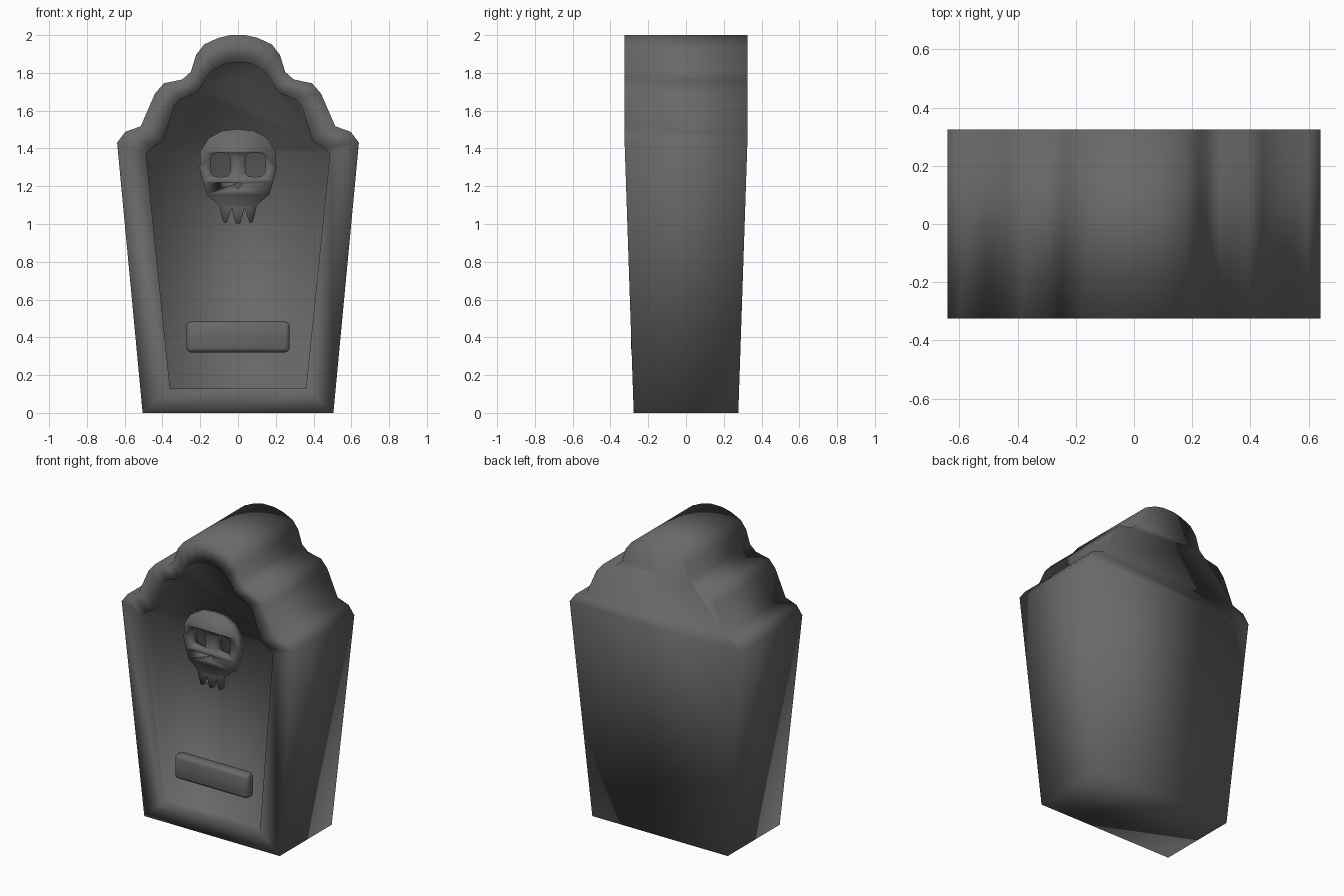
import bpy, bmesh, math

if "Cube" in bpy.data.objects:
    bpy.data.objects.remove(bpy.data.objects["Cube"])

PANEL_Y = -0.235   # depth of the recessed panel

stone = bpy.data.materials.new("dark_stone")
stone.diffuse_color = (0.14, 0.14, 0.14, 1)
stone.use_nodes = True
stone.node_tree.nodes["Principled BSDF"].inputs["Base Color"].default_value = stone.diffuse_color


def half_depth(z):
    # the stone gets thicker up to the shoulders, then stays constant
    return 0.277 + 0.048 * min(z / 1.43, 1.0)


def mirrored(half):
    # right half listed from bottom to top -> full closed outline
    return half + [(-x, z) for x, z in reversed(half) if x > 0]


def finish(me):
    # smooth shading and stone colour
    for p in me.polygons:
        p.use_smooth = True
    me.materials.clear()
    me.materials.append(stone)


def link_mesh(name, bm):
    bmesh.ops.recalc_face_normals(bm, faces=bm.faces)
    me = bpy.data.meshes.new(name)
    bm.to_mesh(me)
    bm.free()
    finish(me)
    ob = bpy.data.objects.new(name, me)
    bpy.context.collection.objects.link(ob)
    return ob


# Gravestone body: stepped arch outline, frame and recessed panel
outer = mirrored([(0.505, 0), (0.64, 1.43), (0.597, 1.488), (0.515, 1.517), (0.44, 1.69),
                  (0.392, 1.745), (0.295, 1.765), (0.25, 1.805), (0.222, 1.895),
                  (0.18, 1.95), (0.105, 1.985), (0.04, 2.0)])
inner = mirrored([(0.36, 0.13), (0.487, 1.375), (0.45, 1.405), (0.395, 1.44), (0.335, 1.63),
                  (0.305, 1.66), (0.225, 1.69), (0.195, 1.725), (0.17, 1.775),
                  (0.13, 1.815), (0.075, 1.845), (0.03, 1.855)])
bm = bmesh.new()
back = [bm.verts.new((x, half_depth(z), z)) for x, z in outer]
front = [bm.verts.new((x, -half_depth(z), z)) for x, z in outer]
lip = [bm.verts.new((x, -half_depth(z), z)) for x, z in inner]
panel = [bm.verts.new((x, PANEL_Y, z)) for x, z in inner]
n = len(outer)
for a, b in ((back, front), (front, lip), (lip, panel)):
    for i in range(n):
        j = (i + 1) % n
        bm.faces.new((a[i], a[j], b[j], b[i]))
for ring in (back, panel):
    bm.faces.new((ring[0], ring[1], ring[-2], ring[-1]))   # lower slab
    bm.faces.new(ring[1:-1])                               # arched top
link_mesh("gravestone_body", bm)

# Skull relief: flat outline with eye and nose holes, extruded off the panel
skull_half = [(0, 1.0), (0.012, 1.005), (0.034, 1.085), (0.062, 1.005), (0.078, 1.01),
              (0.1, 1.1), (0.165, 1.155), (0.185, 1.22), (0.203, 1.29), (0.2, 1.385),
              (0.155, 1.455), (0.085, 1.493), (0, 1.502)]


def eye(cx):
    pts = []
    for k in range(12):
        a = 2 * math.pi * k / 12
        c, s = math.cos(a), math.sin(a)
        pts.append((cx + 0.054 * math.copysign(abs(c) ** 0.55, c),
                    1.313 + 0.065 * math.copysign(abs(s) ** 0.55, s)))
    return pts


nose = [(0, 1.183), (0.018, 1.207), (0.01, 1.22), (-0.01, 1.22), (-0.018, 1.207)]
cu = bpy.data.curves.new("skull", 'CURVE')
cu.dimensions = '2D'
cu.fill_mode = 'BOTH'
cu.extrude = 0.028
for pts in (mirrored(skull_half), eye(-0.092), eye(0.092), nose):
    sp = cu.splines.new('POLY')
    sp.points.add(len(pts) - 1)
    for p, (x, z) in zip(sp.points, pts):
        p.co = (x, z, 0, 1)
    sp.use_cyclic_u = True
skull = bpy.data.objects.new("skull", cu)
bpy.context.collection.objects.link(skull)
skull.rotation_euler.x = math.pi / 2
skull.location.y = PANEL_Y - 0.026
bpy.context.view_layer.objects.active = skull
skull.select_set(True)
bpy.ops.object.convert(target='MESH')
skull = bpy.context.view_layer.objects.active
bm = bmesh.new()
bm.from_mesh(skull.data)
bmesh.ops.remove_doubles(bm, verts=bm.verts, dist=0.0005)   # weld caps to sides
bmesh.ops.recalc_face_normals(bm, faces=bm.faces)
bm.to_mesh(skull.data)
bm.free()
finish(skull.data)

# Blank name plate with rounded edges
bm = bmesh.new()
bmesh.ops.create_cube(bm, size=1)
for v in bm.verts:
    v.co = (v.co.x * 0.546, v.co.y * 0.08 - 0.252, v.co.z * 0.162 + 0.402)
bmesh.ops.bevel(bm, geom=bm.edges[:], offset=0.022, segments=2, profile=0.5, affect='EDGES')
link_mesh("plate", bm)
